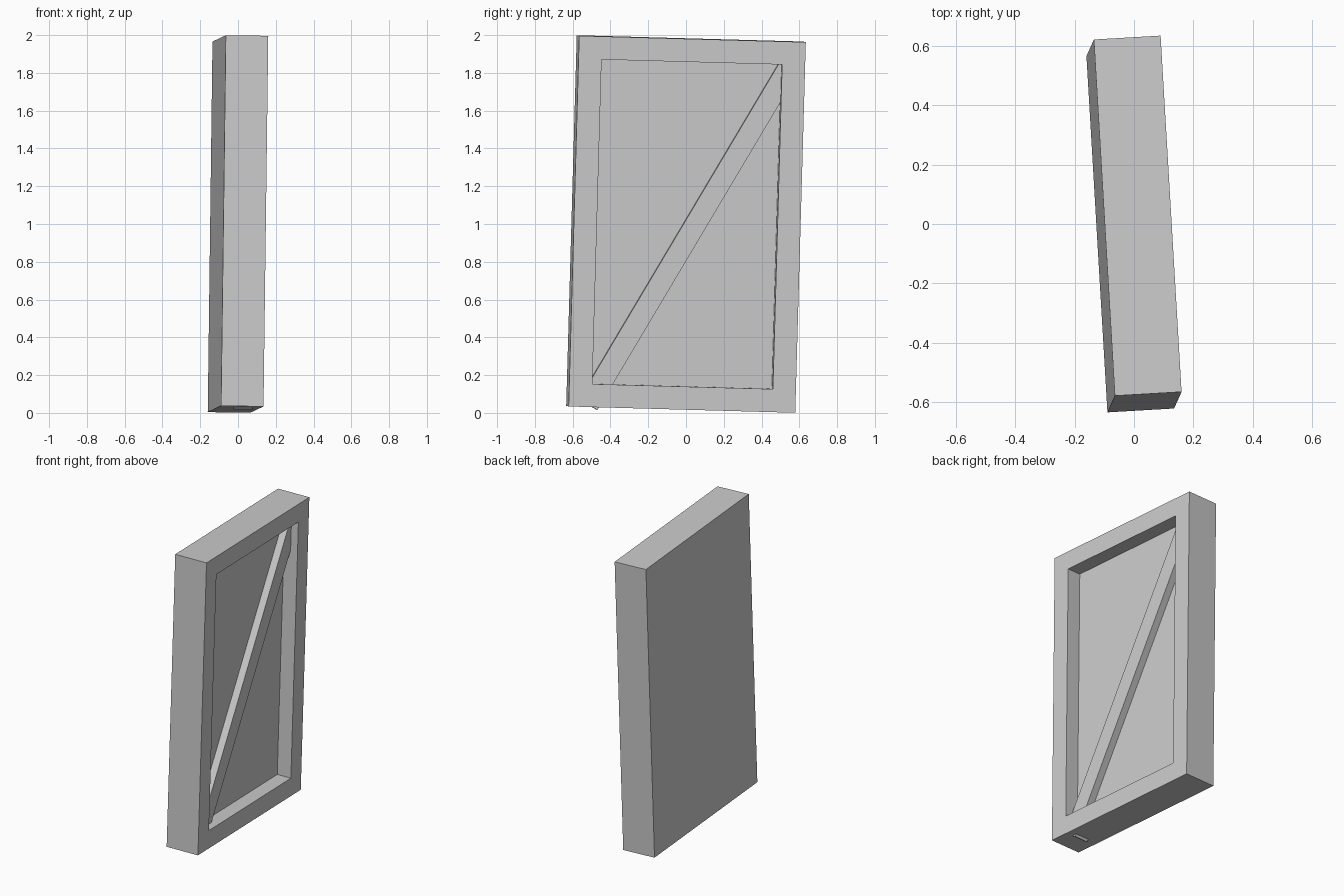
import bpy
from math import atan2
from mathutils import Matrix, Vector

cube = bpy.data.objects.get("Cube")
if cube:
    bpy.data.objects.remove(cube, do_unlink=True)

GREY = (0.6, 0.6, 0.6, 1.0)
grey = bpy.data.materials.new("plain grey")
grey.use_nodes = True
grey.diffuse_color = GREY
grey.node_tree.nodes["Principled BSDF"].inputs["Base Color"].default_value = GREY

# Slight lean and turn shared by the whole panel
up = Vector((0.0128, 0.0285, 1)).normalized()
along = Vector((-0.0585, 1, 0))
along = (along - up * along.dot(up)).normalized()
across = along.cross(up)
lean = Matrix((across, along, up)).transposed().to_4x4()
lean.translation = (0, 0, 1)

DEPTH, WIDTH, HEIGHT = 0.225, 1.202, 1.963
BORDER, RECESS = 0.122, 0.098
half_d, half_w, half_h = DEPTH / 2, WIDTH / 2, HEIGHT / 2


def add_object(name, verts, faces, matrix):
    mesh = bpy.data.meshes.new(name)
    mesh.from_pydata(verts, [], faces)
    mesh.materials.append(grey)
    obj = bpy.data.objects.new(name, mesh)
    obj.matrix_world = matrix
    bpy.context.collection.objects.link(obj)
    return obj


def ring(x, w, h):
    return [(x, -w, -h), (x, w, -h), (x, w, h), (x, -w, h)]


# Framed panel: rings from the back, round the rim, into the recess
inner = (half_w - BORDER, half_h - BORDER)
verts = (ring(-half_d, half_w, half_h) + ring(half_d, half_w, half_h)
         + ring(half_d, *inner) + ring(half_d - RECESS, *inner))
faces = [(3, 2, 1, 0), (12, 13, 14, 15)]
for r in range(3):
    for i in range(4):
        j = (i + 1) % 4
        faces.append((4 * r + i, 4 * r + j, 4 * r + 4 + j, 4 * r + 4 + i))
add_object("framed_panel", verts, faces, lean)

# Diagonal brace: sunk in the recess, its foot poking through the bottom rail
BACK, FRONT = -0.037, 0.063
LEFT, RIGHT = -0.0145, 0.097
FOOT, HEAD = -1.087, 1.03
verts = [(x, y, z) for x in (BACK, FRONT) for y, z in
         ((LEFT, FOOT), (RIGHT, FOOT), (RIGHT, HEAD), (LEFT, HEAD))]
faces = [(3, 2, 1, 0), (4, 5, 6, 7)]
faces += [(i, (i + 1) % 4, (i + 1) % 4 + 4, i + 4) for i in range(4)]
tilt = Matrix.Rotation(-atan2(0.487, 0.873), 4, 'X')
add_object("diagonal_brace", verts, faces, lean @ tilt)
